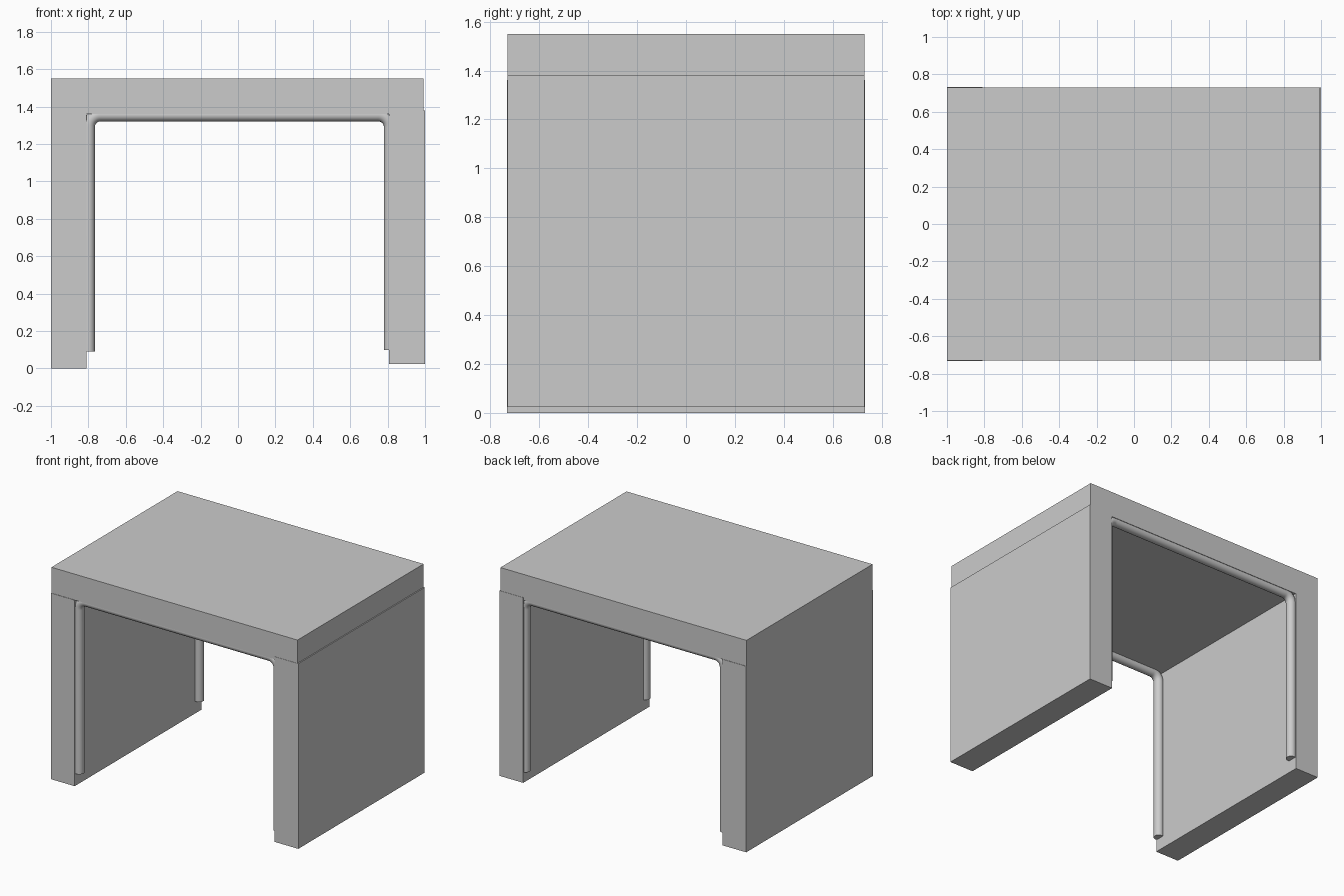
import bpy, math

if "Cube" in bpy.data.objects:
    bpy.data.objects.remove(bpy.data.objects["Cube"])


def box(name, lo, hi):
    bpy.ops.mesh.primitive_cube_add(size=1, location=[(a + b) / 2 for a, b in zip(lo, hi)])
    ob = bpy.context.object
    ob.name = name
    ob.scale = [b - a for a, b in zip(lo, hi)]
    bpy.ops.object.transform_apply(location=False, rotation=False, scale=True)
    return ob


def rod_frame(name, y, left=-0.799, right=0.814, top=1.355, r=0.034, bend=0.064):
    # upright, rounded corner, crossbar, rounded corner, upright
    pts = [(left, 0.09)]
    for cx, start in ((left + bend, 180), (right - bend, 90)):
        for i in range(9):
            a = math.radians(start - 90 * i / 8)
            pts.append((cx + bend * math.cos(a), top - bend + bend * math.sin(a)))
    pts.append((right, 0.10))
    cu = bpy.data.curves.new(name, 'CURVE')
    cu.dimensions = '3D'
    cu.bevel_depth = r
    cu.bevel_resolution = 6
    cu.use_fill_caps = True
    sp = cu.splines.new('POLY')
    sp.points.add(len(pts) - 1)
    for p, (x, z) in zip(sp.points, pts):
        p.co = (x, y, z, 1)
    ob = bpy.data.objects.new(name, cu)
    bpy.context.collection.objects.link(ob)
    bpy.ops.object.select_all(action='DESELECT')
    ob.select_set(True)
    bpy.context.view_layer.objects.active = ob
    bpy.ops.object.convert(target='MESH')
    bpy.ops.object.shade_smooth_by_angle(angle=math.radians(40))


# thick slab and side walls
box("top_slab", (-1.0, -0.729, 1.36), (0.992, 0.729, 1.55))
box("left_wall", (-1.0, -0.732, 0.0), (-0.81, 0.732, 1.361))
box("right_wall", (0.806, -0.731, 0.025), (1.0, 0.731, 1.38))

# half-sunk pipe frames along the front and back openings
rod_frame("front_rod_frame", -0.694)
rod_frame("back_rod_frame", 0.692)
